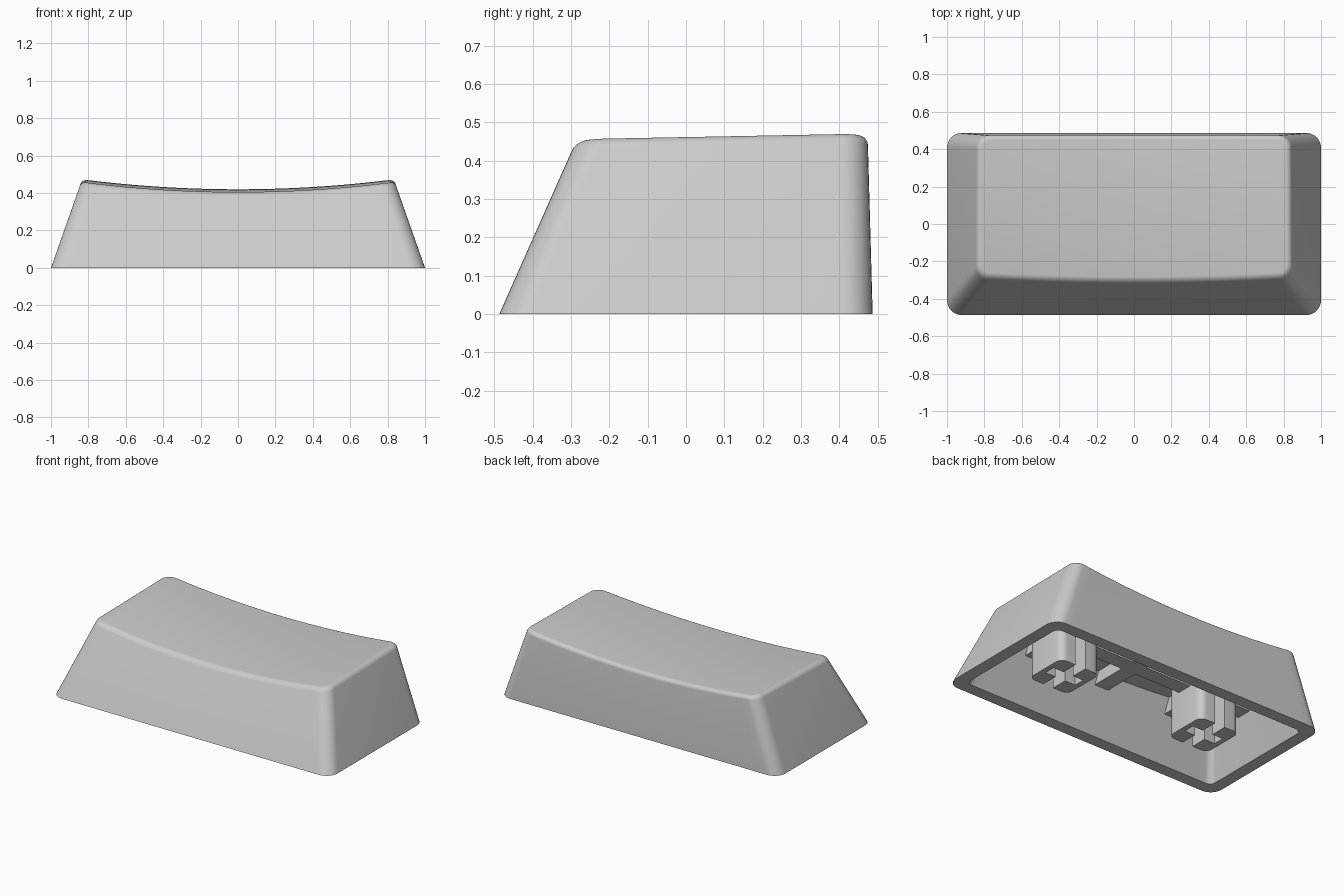
import bpy, bmesh, math

old = bpy.data.objects.get("Cube")
if old:
    bpy.data.objects.remove(old, do_unlink=True)

grey = bpy.data.materials.new("light grey plastic")
grey.use_nodes = True
colour = (0.6, 0.6, 0.6, 1)
grey.diffuse_color = colour
grey.node_tree.nodes["Principled BSDF"].inputs["Base Color"].default_value = colour

ARC, SPAN = 8, 32      # corner steps, steps along the long sides


def finish(bm, name):
    bmesh.ops.recalc_face_normals(bm, faces=bm.faces)
    mesh = bpy.data.meshes.new(name)
    bm.to_mesh(mesh)
    bm.free()
    mesh.materials.append(grey)
    obj = bpy.data.objects.new(name, mesh)
    bpy.context.collection.objects.link(obj)
    bpy.ops.object.select_all(action='DESELECT')
    obj.select_set(True)
    bpy.context.view_layer.objects.active = obj
    bpy.ops.object.shade_smooth_by_angle(angle=math.radians(30))
    return obj


def dish(x, y):
    """Height of the scooped, slightly tilted top."""
    return 0.411 + 0.053 * (x / 0.835) ** 2 + 0.02 * y


def outline_point(i, back, z, inset, radius):
    """Point i, left to right, on the front or back half of the rounded outline."""
    hx = 1 - 0.352 * z - inset
    front, rear = -0.487 + 0.444 * z + inset, 0.487 - 0.028 * z - inset
    if i <= ARC:
        a = math.pi / 2 * i / ARC
        x, dy = -hx + radius * (1 - math.cos(a)), radius * (1 - math.sin(a))
    elif i >= ARC + SPAN:
        a = math.pi / 2 * (2 * ARC + SPAN - i) / ARC
        x, dy = hx - radius * (1 - math.cos(a)), radius * (1 - math.sin(a))
    else:
        x, dy = (hx - radius) * (2 * (i - ARC) / SPAN - 1), 0
    return x, (rear - dy if back else front + dy)


def ring(bm, drop, inset, radius):
    """Closed loop; drop is the depth under the dish, or None for the base."""
    verts = []
    count = 2 * ARC + SPAN + 1
    order = [(i, False) for i in range(count)] + [(i, True) for i in reversed(range(count))]
    for i, back in order:
        z = 0 if drop is None else 0.44 - drop
        x, y = outline_point(i, back, z, inset, radius)
        if drop is not None:
            for _ in range(3):
                z = dish(x, y) - drop
                x, y = outline_point(i, back, z, inset, radius)
        verts.append(bm.verts.new((x, y, z)))
    return verts


def bridge(bm, a, b):
    for i in range(len(a)):
        j = (i + 1) % len(a)
        bm.faces.new((a[i], a[j], b[j], b[i]))


def cap(bm, loop):
    n = len(loop)
    for i in range(n // 2 - 1):
        bm.faces.new((loop[i], loop[i + 1], loop[n - 2 - i], loop[n - 1 - i]))


# Hollow shell: ceiling, inner wall, rim, outer wall, rounded top edge, dished top
bm = bmesh.new()
WALL, FILLET = 0.08, 0.025
loops = [ring(bm, 0.07, WALL, 0.04), ring(bm, None, WALL, 0.04), ring(bm, None, 0, 0.08)]
for k in range(7):
    a = math.pi / 2 * k / 6
    inset = FILLET * (1 - math.cos(a))
    loops.append(ring(bm, FILLET * (1 - math.sin(a)), inset, 0.07 - inset))
for a, b in zip(loops, loops[1:]):
    bridge(bm, a, b)
cap(bm, loops[0])
cap(bm, loops[-1])
finish(bm, "cap_shell")


def box(name, x0, x1, y0, y1, z0, z1):
    bm = bmesh.new()
    bmesh.ops.create_cube(bm, size=1)
    for v in bm.verts:
        v.co = (x1 if v.co.x > 0 else x0, y1 if v.co.y > 0 else y0, z1 if v.co.z > 0 else z0)
    return finish(bm, name)


# Stiffening ribs under the top
RIB, RIB_Z, RIB_TOP, PITCH = 0.05, 0.26, 0.38, 0.525
box("long_rib", -0.83, 0.83, -RIB, RIB, RIB_Z, RIB_TOP)
for name, x in (("left", PITCH), ("middle", 0), ("right", -PITCH)):
    box(name + "_cross_rib", x - RIB, x + RIB, -0.305, 0.44, RIB_Z, RIB_TOP)

# Stems: two C-shaped posts each, leaving a cross-shaped socket
HALF, SLOT, ARM, ROUND = 0.145, 0.036, 0.112, 0.045


def stem_half(name, cx, side):
    corner = [(HALF - ROUND * (1 - math.sin(a)), HALF - ROUND * (1 - math.cos(a)))
              for a in (math.pi / 2 * k / 6 for k in range(7))]
    upper = [(ARM, SLOT), (SLOT, SLOT), (SLOT, HALF)] + corner
    profile = upper + [(x, -y) for x, y in reversed(upper)]
    bm = bmesh.new()
    face = bm.faces.new([bm.verts.new((cx + side * x, y, 0.01)) for x, y in profile])
    out = bmesh.ops.extrude_face_region(bm, geom=[face])
    for v in out["geom"]:
        if isinstance(v, bmesh.types.BMVert):
            v.co.z = 0.385
    finish(bm, name)


for name, x in (("left", PITCH), ("right", -PITCH)):
    stem_half(name + "_stem_outer_half", x, 1 if x > 0 else -1)
    stem_half(name + "_stem_inner_half", x, -1 if x > 0 else 1)
